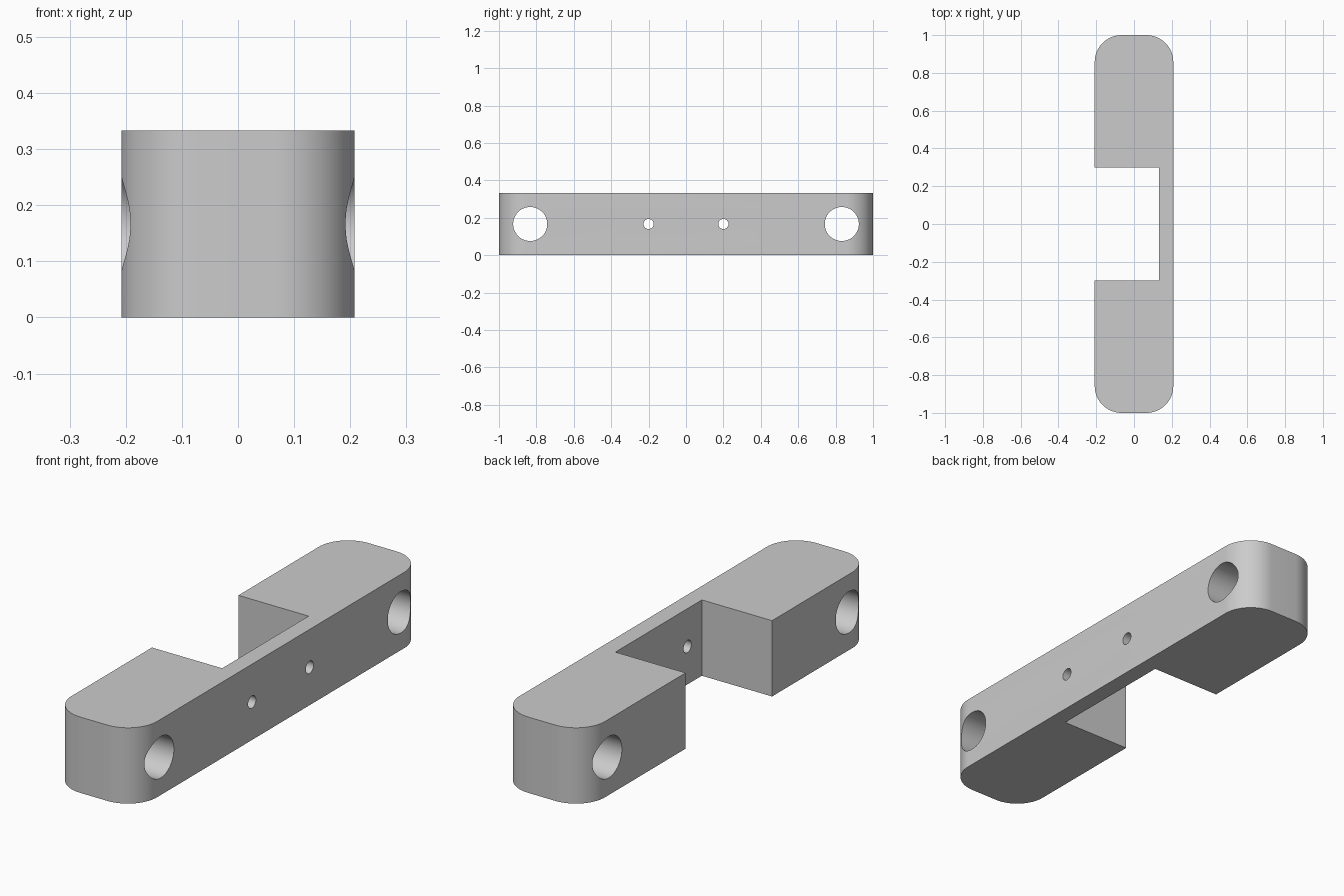
import bpy
import bmesh
from math import radians, cos, sin, pi

cube = bpy.data.objects.get("Cube")
if cube:
    bpy.data.objects.remove(cube, do_unlink=True)

HALF_W, HALF_L, HEIGHT = 0.208, 1.0, 0.333
CORNER, STEPS = 0.142, 16
SLOT_X, SLOT_Y = 0.133, 0.3

grey = bpy.data.materials.new("light grey")
grey.use_nodes = True
colour = (0.6, 0.6, 0.6, 1)
grey.diffuse_color = colour
grey.node_tree.nodes["Principled BSDF"].inputs["Base Color"].default_value = colour


def arc(cx, cy, start):
    """Quarter circle of outline points for a rounded corner."""
    angles = [start + pi / 2 * i / STEPS for i in range(STEPS + 1)]
    return [(cx + CORNER * cos(a), cy + CORNER * sin(a)) for a in angles]


# Outline of the bracket: rounded ends with a rectangular notch on one side
ix, iy = HALF_W - CORNER, HALF_L - CORNER
outline = arc(ix, iy, 0) + arc(-ix, iy, pi / 2)
outline += [(-HALF_W, SLOT_Y), (SLOT_X, SLOT_Y), (SLOT_X, -SLOT_Y), (-HALF_W, -SLOT_Y)]
outline += arc(-ix, -iy, pi) + arc(ix, -iy, 1.5 * pi)

# Extrude the outline into the solid body
bm = bmesh.new()
base = bm.faces.new([bm.verts.new((x, y, 0)) for x, y in outline])
top = bmesh.ops.extrude_face_region(bm, geom=[base])["geom"]
bmesh.ops.translate(bm, vec=(0, 0, HEIGHT),
                    verts=[v for v in top if isinstance(v, bmesh.types.BMVert)])
bmesh.ops.recalc_face_normals(bm, faces=bm.faces)
mesh = bpy.data.meshes.new("bracket_body")
bm.to_mesh(mesh)
bm.free()
body = bpy.data.objects.new("bracket_body", mesh)
bpy.context.collection.objects.link(body)
mesh.materials.append(grey)


def drill(y, radius, sides):
    """Bore a round hole through the body along x."""
    bpy.ops.mesh.primitive_cylinder_add(vertices=sides, radius=radius, depth=1,
                                        location=(0, y, HEIGHT / 2),
                                        rotation=(0, pi / 2, 0))
    cutter = bpy.context.object
    cutter.name = "hole_cutter"
    cutter.hide_render = True
    cutter.data.materials.append(grey)
    mod = body.modifiers.new("hole", 'BOOLEAN')
    mod.object = cutter
    mod.operation = 'DIFFERENCE'
    mod.solver = 'EXACT'
    bpy.ops.object.select_all(action='DESELECT')
    body.select_set(True)
    bpy.context.view_layer.objects.active = body
    bpy.ops.object.modifier_apply(modifier=mod.name)
    bpy.data.objects.remove(cutter, do_unlink=True)


# Large mounting holes at the ends, small screw holes in the thin web
for side in (-1, 1):
    drill(side * 0.833, 0.091, 64)
    drill(side * 0.2, 0.027, 32)

bpy.ops.object.shade_smooth_by_angle(angle=radians(30))
